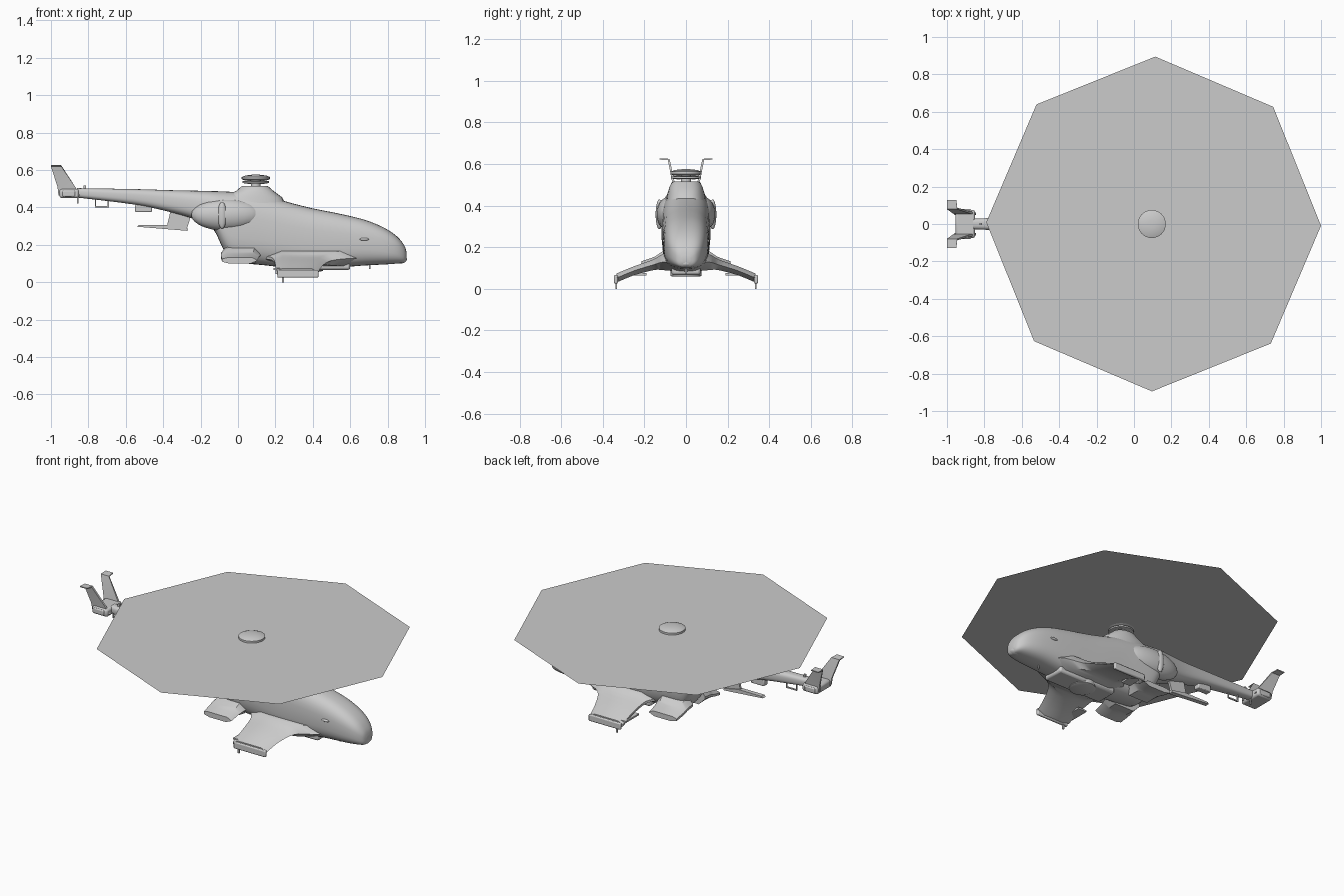
import bpy, bmesh, math
from mathutils import Vector

if "Cube" in bpy.data.objects:
    bpy.data.objects.remove(bpy.data.objects["Cube"])


def finish(name, bm, angle=35):
    bmesh.ops.recalc_face_normals(bm, faces=bm.faces)
    me = bpy.data.meshes.new(name)
    bm.to_mesh(me)
    bm.free()
    ob = bpy.data.objects.new(name, me)
    bpy.context.collection.objects.link(ob)
    bpy.ops.object.select_all(action='DESELECT')
    ob.select_set(True)
    bpy.context.view_layer.objects.active = ob
    bpy.ops.object.shade_smooth_by_angle(angle=math.radians(angle))
    return ob


def loft(name, rings, angle=35):
    """Skin a list of closed rings and cap both ends."""
    bm = bmesh.new()
    vs = [[bm.verts.new(p) for p in r] for r in rings]
    n = len(rings[0])
    for a, b in zip(vs, vs[1:]):
        for i in range(n):
            bm.faces.new((a[i], a[(i + 1) % n], b[(i + 1) % n], b[i]))
    bm.faces.new(vs[0])
    bm.faces.new(vs[-1])
    return finish(name, bm, angle)


def box(name, x, y, z, bevel=0.0):
    ring = lambda zz: [(x[0], y[0], zz), (x[1], y[0], zz), (x[1], y[1], zz), (x[0], y[1], zz)]
    ob = loft(name, [ring(z[0]), ring(z[1])])
    if bevel:
        m = ob.modifiers.new("bevel", 'BEVEL')
        m.width, m.segments = bevel, 2
    return ob


def lathe(name, x, y, profile, seg=32):
    """Round part about a vertical axis from (radius, z) pairs."""
    return loft(name, [[(x + r * math.cos(2 * math.pi * i / seg), y + r * math.sin(2 * math.pi * i / seg), z)
                        for i in range(seg)] for r, z in profile])


def ellipsoid(name, c, r):
    bm = bmesh.new()
    bmesh.ops.create_uvsphere(bm, u_segments=24, v_segments=14, radius=1)
    for v in bm.verts:
        v.co = Vector([c[k] + v.co[k] * r[k] for k in range(3)])
    return finish(name, bm, 60)


def refine(st, sub=4):
    """Catmull-Rom interpolation of stations."""
    out = []
    for i in range(len(st) - 1):
        p = [st[max(i - 1, 0)], st[i], st[i + 1], st[min(i + 2, len(st) - 1)]]
        for k in range(sub):
            t = k / sub
            out.append([0.5 * (2 * b + (c - a) * t + (2 * a - 5 * b + 4 * c - d) * t * t
                               + (3 * b - a - 3 * c + d) * t ** 3) for a, b, c, d in zip(*p)])
    return out + [list(st[-1])]


def oval(x, zb, zt, hw, n=36, e=2.8):
    pts = []
    for i in range(n):
        a = 2 * math.pi * i / n
        c, s = math.cos(a), math.sin(a)
        pts.append((x, hw * math.copysign(abs(c) ** (2 / e), c),
                    (zb + zt) / 2 + (zt - zb) / 2 * math.copysign(abs(s) ** (2 / e), s)))
    return pts


# Fuselage and tail boom: x, bottom, top, half width
stations = [(.902, .125, .155, .02), (.89, .105, .195, .05), (.85, .1, .245, .077), (.78, .095, .292, .095),
            (.68, .09, .333, .105), (.55, .08, .365, .11), (.4, .07, .395, .113), (.28, .075, .425, .115),
            (.15, .09, .462, .116), (.05, .1, .478, .118), (-.03, .115, .483, .118), (-.08, .18, .486, .115),
            (-.13, .28, .487, .105), (-.2, .325, .489, .085), (-.35, .372, .492, .058), (-.55, .415, .498, .042),
            (-.86, .453, .503, .028)]
loft("fuselage", [oval(*s) for s in refine(stations)], 40)

# Rotor pylon, mast and hub
loft("rotor_pylon", [[(cx + rx * math.cos(a), ry * math.copysign(abs(math.sin(a)) ** .7, math.sin(a)), z)
                      for a in [2 * math.pi * i / 32 for i in range(32)]]
                     for cx, rx, ry, z in [(.08, .19, .1, .39), (.075, .16, .09, .455), (.09, .1, .08, .488),
                                           (.09, .075, .07, .51), (.09, .065, .06, .516)]])
lathe("rotor_mast", .095, 0, [(.025, .5), (.025, .57)])
lathe("hub_lower_disc", .095, 0, [(.05, .527), (.072, .531), (.072, .54), (.05, .542)])
lathe("hub_upper_disc", .095, 0, [(.06, .545), (.075, .551), (.075, .563), (.055, .571), (.02, .575)])
for i in range(4):
    a = math.pi / 4 + i * math.pi / 2
    lathe("hub_bolt", .095 + .05 * math.cos(a), .05 * math.sin(a), [(.01, .525), (.01, .56)], 8)

# Spinning rotor shown as a flat octagon
bm = bmesh.new()
bm.faces.new([bm.verts.new((.105 + .895 * math.cos(i * math.pi / 4 - .01),
                            .895 * math.sin(i * math.pi / 4 - .01), .551)) for i in range(8)])
finish("rotor_disc", bm)


def wing(name, side, sections):
    """Hexagonal aerofoil sections: y, rear x, front x, bottom z, top z."""
    rings = []
    for y, a, b, zb, zt in sections:
        m, w = (zb + zt) / 2, b - a
        rings.append([(a, y * side, m - .006), (a + .2 * w, y * side, zb), (b - .2 * w, y * side, zb),
                      (b, y * side, m), (b - .15 * w, y * side, zt), (a + .15 * w, y * side, zt),
                      (a, y * side, m + .008)])
    return loft(name, rings)


for s in (1, -1):
    # Front stub wing with tip rail and probe
    wing("front_wing", s, refine([(.06, .13, .68, .085, .175), (.115, .17, .6, .09, .165), (.155, .19, .5, .09, .142),
                                  (.25, .2, .45, .065, .108), (.335, .2, .43, .03, .073)], 3))
    box("wing_tip_rail", (.21, .43), sorted((s * .328, s * .347)), (.025, .066), .006)
    box("wing_tip_pin", (.235, .245), sorted((s * .332, s * .34)), (0, .04))
    box("wing_flap", (.19, .25), sorted((s * .19, s * .32)), (.065, .075))

    # Rear stub wing
    wing("rear_wing", s, refine([(.06, -.09, .13, .1, .2), (.11, -.09, .12, .105, .182),
                                 (.15, -.09, .11, .108, .155), (.215, -.085, .105, .1, .132)], 3))

    # Engine bulge and exhaust panel
    ellipsoid("engine_bulge", (-.06, s * .075, .36), (.19, .067, .085))
    ellipsoid("exhaust_port", (-.085, s * .128, .358), (.024, .018, .072))

    # Side sensors on the nose
    ellipsoid("nose_vent", (.675, s * .104, .23), (.025, .01, .008))

    # Tail fin with outward folded tip
    fin = []
    for x0, x1, y, z, dy, dz in [(-.96, -.845, .055, .465, .006, 0), (-.965, -.87, .06, .51, .006, 0),
                                 (-1, -.945, .083, .622, .004, -.003), (-1, -.95, .127, .624, 0, -.003)]:
        fin.append([(x0, s * (y - dy), z - dz), (x1, s * (y - dy), z - dz),
                    (x1, s * (y + dy), z + dz), (x0, s * (y + dy), z + dz)])
    loft("tail_fin", fin)
    box("tail_pod_panel", (-.94, -.87), sorted((s * .06, s * .08)), (.457, .49), .006)

# Tail pod and small probes
box("tail_pod", (-.955, -.85), (-.075, .075), (.45, .498), .012)
box("tail_skid", (-.862, -.854), (-.004, .004), (.42, .46))
box("tail_beacon", (-.825, -.812), (-.006, .006), (.495, .517))

# Blade antenna under the boom
def side_plate(name, pts, t):
    return loft(name, [[(x, -t, z) for x, z in pts], [(x, t, z) for x, z in pts]])

side_plate("ventral_strut", [(-.38, .3), (-.275, .28), (-.25, .36), (-.36, .385)], .007)
side_plate("ventral_blade", [(-.54, .297), (-.27, .275), (-.268, .287), (-.37, .307), (-.53, .307)], .014)
box("boom_sensor", (-.55, -.46), (-.02, .02), (.375, .415), .005)
for x in (-.765, -.697):
    box("boom_loop_post", (x, x + .006), (-.004, .004), (.403, .45))
box("boom_loop_bar", (-.765, -.691), (-.004, .004), (.4, .407))

# Belly fairing, radar disc and nose sensor
box("belly_fairing", (.2, .6), (-.07, .07), (.066, .11), .012)
lathe("belly_disc", .38, 0, [(.075, .1), (.075, .062), (.065, .058)])
ellipsoid("nose_sensor", (.868, 0, .122), (.035, .04, .022))
box("nose_pin", (.7, .708), (-.004, .004), (.07, .1))
